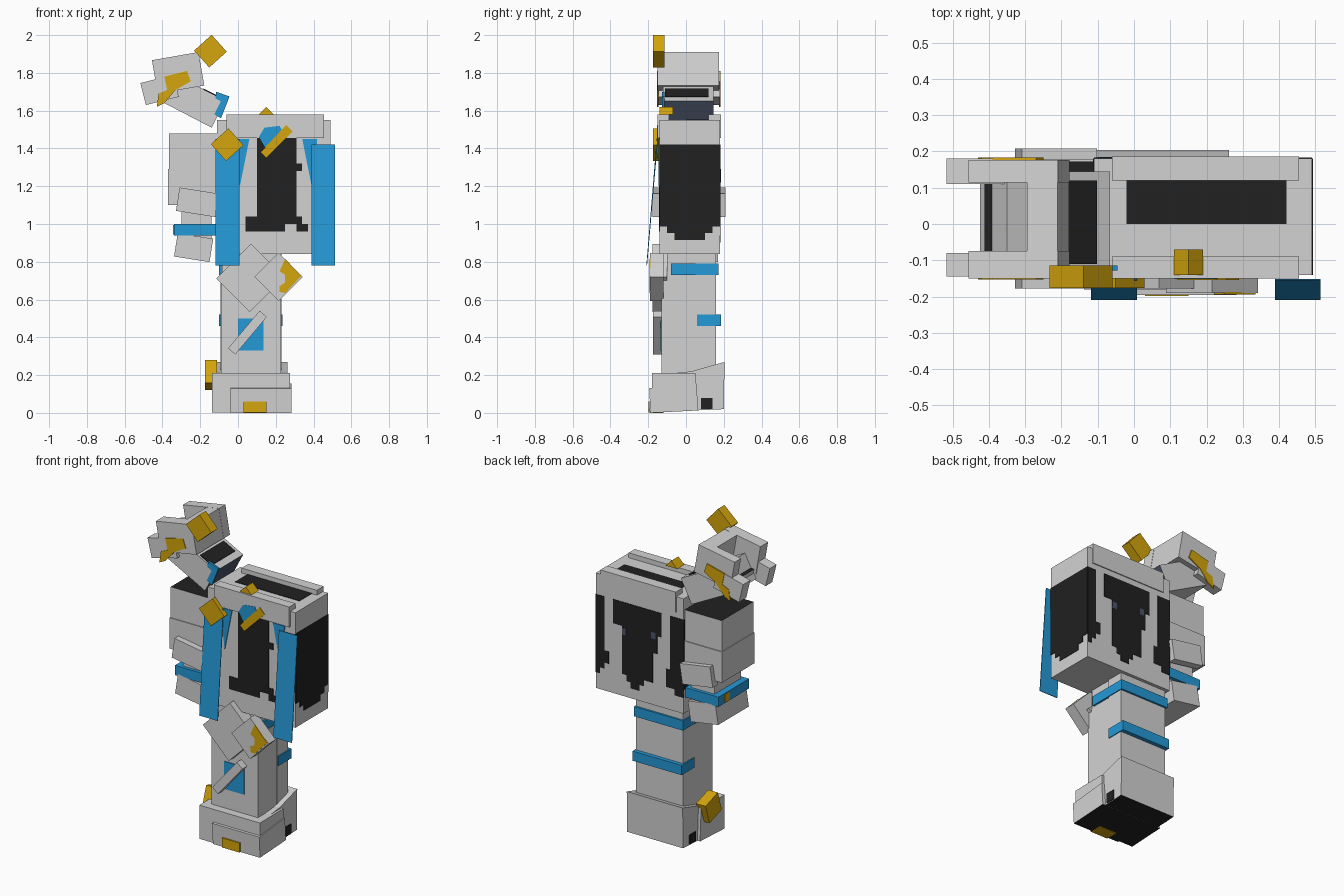
import bpy
import bmesh
from math import radians
from mathutils import Matrix, Vector

default_cube = bpy.data.objects.get("Cube")
if default_cube:
    bpy.data.objects.remove(default_cube, do_unlink=True)


def make_material(name, red, green, blue):
    material = bpy.data.materials.new(name)
    material.use_nodes = True
    color = (red, green, blue, 1)
    material.diffuse_color = color
    shader = material.node_tree.nodes["Principled BSDF"]
    shader.inputs["Base Color"].default_value = color
    return material


white = make_material("pale_grey", .65, .65, .65)
black = make_material("soft_black", .015, .015, .015)
blue = make_material("bright_blue", .018, .32, .68)
gold = make_material("deep_gold", .66, .38, .004)
slate = make_material("dark_slate", .07, .09, .14)

DIRECTIONS = {
    "top": Vector((0, 0, 1)), "bottom": Vector((0, 0, -1)),
    "left": Vector((1, 0, 0)), "right": Vector((-1, 0, 0)),
}


def finish(name, mesh_builder, material, paint=None):
    """Turn a bmesh into an object; paint maps a direction to a material."""
    bmesh.ops.recalc_face_normals(mesh_builder, faces=mesh_builder.faces)
    mesh = bpy.data.meshes.new(name)
    mesh.materials.append(material)
    for direction, extra in (paint or {}).items():
        mesh.materials.append(extra)
        for face in mesh_builder.faces:
            if face.normal.dot(DIRECTIONS[direction]) > .9:
                face.material_index = len(mesh.materials) - 1
    mesh_builder.to_mesh(mesh)
    mesh_builder.free()
    part = bpy.data.objects.new(name, mesh)
    bpy.context.collection.objects.link(part)
    return part


def add_block(mesh_builder, low, high):
    low, high = Vector(low), Vector(high)
    matrix = Matrix.Translation((low + high) / 2) @ Matrix.Diagonal((high - low).to_4d())
    bmesh.ops.create_cube(mesh_builder, size=1, matrix=matrix)


def block(name, x, y, z, material, paint=None):
    mesh_builder = bmesh.new()
    add_block(mesh_builder, (x[0], y[0], z[0]), (x[1], y[1], z[1]))
    return finish(name, mesh_builder, material, paint)


def tilted(name, center, width, height, y, material, angle, paint=None):
    """A box turned in the front plane, centre given as x and z."""
    half_width, half_height = width / 2, height / 2
    part = block(name, (-half_width, half_width), y, (-half_height, half_height), material, paint)
    part.location = (center[0], 0, center[1])
    part.rotation_euler.y = -radians(angle)
    return part


def prism(name, points, low, high, material, axis="y", paint=None):
    """Extrude an outline along x or y."""
    mesh_builder = bmesh.new()

    def place(point, depth):
        return (point[0], depth, point[1]) if axis == "y" else (depth, point[0], point[1])

    base = mesh_builder.faces.new([mesh_builder.verts.new(place(p, low)) for p in points])
    result = bmesh.ops.extrude_face_region(mesh_builder, geom=[base])
    moved = [item for item in result["geom"] if isinstance(item, bmesh.types.BMVert)]
    shift = Vector(place((0, 0), high - low))
    bmesh.ops.translate(mesh_builder, verts=moved, vec=shift)
    return finish(name, mesh_builder, material, paint)


def pixels(name, rows, start, step, top, drop, depth, material, axis="y"):
    """Thin stepped marking; every run of # in a row becomes one plate."""
    mesh_builder = bmesh.new()
    for row, line in enumerate(rows):
        column = 0
        while column < len(line):
            end = column
            while end < len(line) and line[end] == "#":
                end += 1
            if end > column:
                side = sorted((start + column * step, start + end * step))
                high = top - row * drop
                x, y = (side, depth) if axis == "y" else (depth, side)
                add_block(mesh_builder, (x[0], y[0], high - drop), (x[1], y[1], high))
            column = max(end, column + 1)
    return finish(name, mesh_builder, material)


# Torso with shoulder bars and open dark collar
block("torso", (-.11, .49), (-.14, .18), (.84, 1.55), white)
block("collar_opening", (-.02, .42), (0, .12), (1.54, 1.553), black)
block("front_shoulder_bar", (-.06, .455), (-.15, -.09), (1.455, 1.58), white)
block("back_shoulder_bar", (-.06, .455), (.12, .186), (1.455, 1.58), white)

# Dark stepped markings on the torso
side_rows = ["########"] * 12 + [".######.", "..####.."]
pixels("left_side_marking", side_rows, -.14, .04, 1.42, .036, (.488, .493), black, "x")
pixels("right_side_marking", side_rows, -.14, .04, 1.42, .036, (-.113, -.108), black, "x")
back_rows = (
    ["##..###########..###"] * 4
    + ["##....########...###"] * 3
    + ["##....#######....###"] * 2
    + ["###...#######...####"] * 2
    + ["##....#######...####", "#......####.......##", "........##.........."]
)
pixels("back_marking", back_rows, .49, -.03, 1.42, .037, (.178, .183), black)
for name, x, z in (("upper", .08, 1.25), ("lower", .28, 1.22)):
    block(name + "_back_stud", (x, x + .03), (.178, .184), (z, z + .04), slate)
front_rows = (
    ["...########.."] + ["...#######..."] * 4 + ["...########.."]
    + ["...#######..."] * 6
    + [".##########..", ".#######..##."]
)
pixels("front_marking", front_rows, .01, .03, 1.52, .04, (-.143, -.138), black)

# Lapel colours and hanging sashes, mirrored about the chest
for name, sign in (("right", -1), ("left", 1)):
    outline = [(.2 + sign * u, z) for u, z in ((.14, 1.45), (.22, 1.45), (.19, 1.2))]
    prism(name + "_lapel", outline, -.145, -.139, blue)
    inner = .188 if sign > 0 else .192
    edges = sorted((.2 + sign * inner, .2 + sign * (inner + .126)))
    top = 1.42 if sign > 0 else 1.45
    sash = [(-.155, top), (-.21, .78), (-.206, .78), (-.151, top)]
    prism(name + "_sash", sash, edges[0], edges[1], blue, "x")

# Brooch on the chest
brooch = [(.12, 1.38), (.15, 1.35), (.29, 1.49), (.255, 1.525)]
prism("brooch_band", brooch, -.154, -.14, gold)
gem = [(.11, 1.46), (.15, 1.39), (.24, 1.48), (.22, 1.52), (.14, 1.51)]
prism("brooch_gem", gem, -.152, -.14, blue)
prism("brooch_tip", [(.11, 1.58), (.19, 1.58), (.15, 1.62)], -.14, -.07, gold)

# Right arm
block("upper_arm", (-.365, -.112), (-.135, .172), (1.29, 1.48), white, {"top": black})
block("middle_arm", (-.37, -.112), (-.14, .178), (1.1, 1.29), white)
block("inner_arm", (-.3, -.14), (-.11, .15), (.9, 1.1), white)
block("arm_band", (-.34, -.115), (-.13, .17), (.94, 1), blue)
block("arm_band_stud", (-.344, -.338), (.06, .11), (.945, .995), gold)
tilted("fist", (-.235, .875), .19, .125, (-.13, .17), white, -9)
for name, y in (("front", (-.178, -.13)), ("back", (.16, .208))):
    tilted(name + "_arm_plate", (-.215, 1.115), .21, .125, y, white, -9)

# Open claw floating above the arm
for name, y in (("front", (-.15, -.075)), ("back", (.115, .176))):
    tilted(name + "_claw_cheek", (-.317, 1.8), .25, .18, y, white, 10)
for name, y in (("front", (-.145, -.08)), ("back", (.11, .18))):
    tilted(name + "_claw_tip", (-.415, 1.71), .18, .12, y, white, 14)
tilted("claw_wall", (-.237, 1.814), .085, .179, (-.12, .15), white, 10)
tilted("claw_floor", (-.33, 1.71), .16, .04, (-.09, .12), white, 10, {"top": black})
tilted("claw_wrist", (-.245, 1.655), .32, .16, (-.122, .145), white, -27.5, {"left": slate})
tilted("wrist_opening", (-.145, 1.69), .09, .015, (-.11, .12), black, -27.5)
visor = [(-.115, 1.7), (-.045, 1.675), (-.09, 1.56), (-.125, 1.58), (-.09, 1.65), (-.12, 1.665)]
prism("wrist_trim", visor, -.128, -.115, blue)
patch = [(-.43, 1.62), (-.42, 1.69), (-.375, 1.71), (-.39, 1.78),
         (-.27, 1.81), (-.25, 1.755), (-.33, 1.71), (-.39, 1.64)]
for name, y in (("front", -.153), ("back", .175)):
    prism(name + "_claw_patch", patch, y, y + .008, gold)

# Loose golden cubes
for name, x, z in (("upper", -.146, 1.915), ("lower", -.057, 1.42)):
    tilted(name + "_gold_cube", (x, z), .12, .125, (-.176, -.114), gold, -48)

# Leg with rear calf and blue straps
block("leg", (-.09, .228), (-.13, .06), (.2, .72), white)
block("thigh", (-.085, .224), (-.1, .15), (.7, .85), white)
block("calf", (-.092, .23), (.05, .16), (.2, .85), white)
block("upper_strap", (-.1, .235), (-.08, .172), (.73, .79), blue)
block("lower_strap", (-.1, .235), (.058, .185), (.46, .52), blue)
block("shin_panel", (0, .135), (-.135, -.128), (.33, .5), blue)
tilted("shin_blade", (.05, .425), .26, .05, (-.175, -.13), white, 50)

# Hip plates
tilted("large_hip_plate", (.065, .715), .26, .25, (-.178, -.1), white, 45)
tilted("small_hip_plate", (.215, .72), .18, .18, (-.19, -.12), white, 45)
hip_mark = [(.25, .815), (.335, .725), (.25, .635), (.22, .64), (.22, .67),
            (.25, .69), (.25, .73), (.22, .75)]
prism("hip_patch", hip_mark, -.194, -.188, gold)

# Boot
heel = [(-.17, .2), (.03, .22), (.204, .27), (.2, .02), (-.17, .003)]
prism("boot_heel", heel, -.12, .262, white, "x", {"bottom": black})
cuff = [(-.18, .21), (.05, .212), (.06, .014), (-.18, .002)]
prism("boot_cuff", cuff, -.138, .276, white, "x", {"bottom": black})
toe = [(-.195, .13), (.055, .155), (.065, .013), (-.188, 0)]
prism("boot_toe", toe, -.04, .282, white, "x", {"bottom": black})
block("toe_patch", (.03, .15), (-.199, -.19), (.001, .06), gold)
block("sole_patch", (.03, .15), (-.19, -.12), (0, .008), gold)
block("left_heel_notch", (.26, .267), (.08, .14), (.02, .08), black)
block("right_heel_notch", (-.125, -.118), (.08, .14), (.02, .08), black)
ankle_cube = block("ankle_gold_cube", (-.175, -.11), (-.063, .063), (-.063, .063), gold)
ankle_cube.location = (0, -.02, .2)
ankle_cube.rotation_euler.x = radians(-18)
